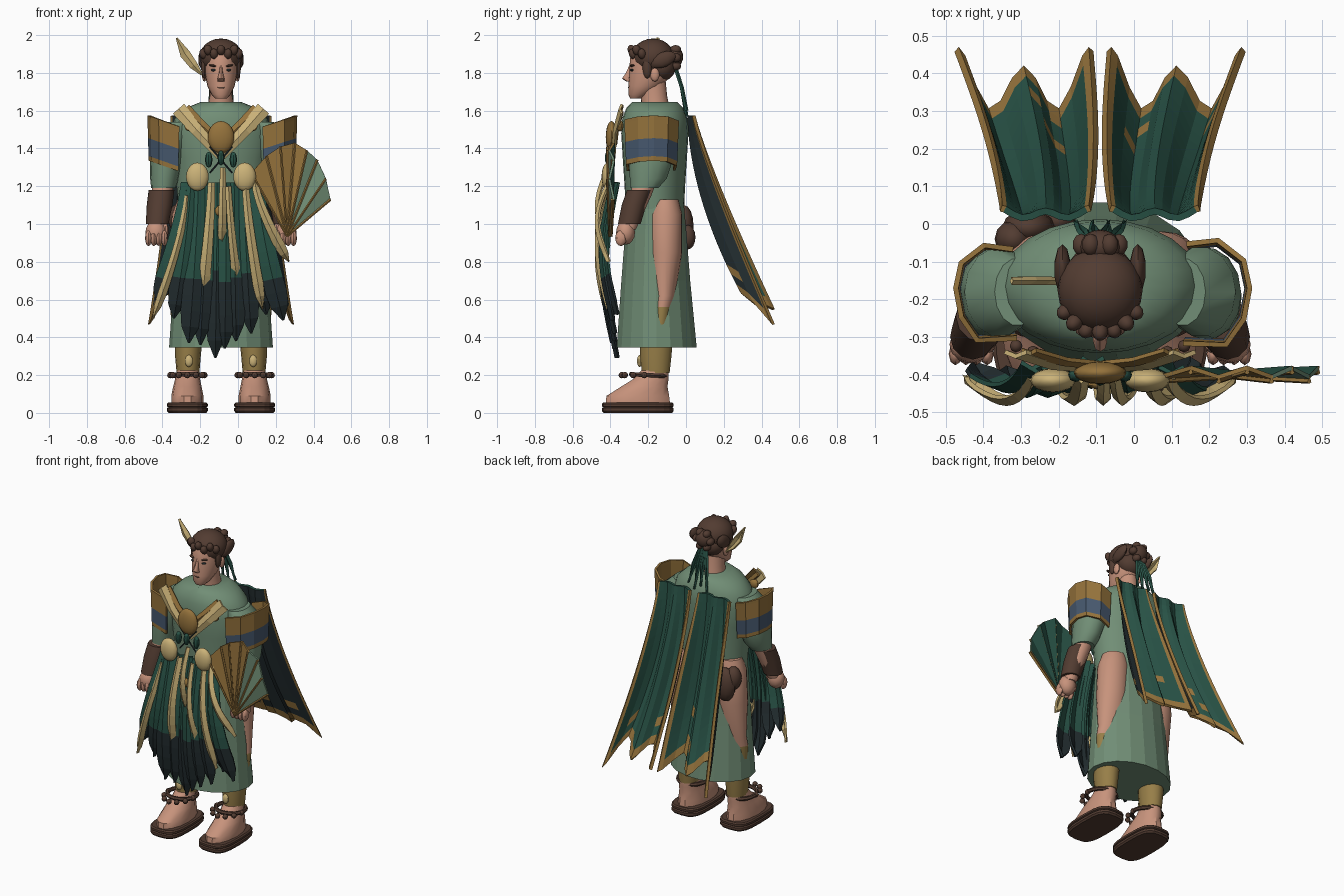
import bpy, bmesh, math, random
from mathutils import Vector

if "Cube" in bpy.data.objects:
    bpy.data.objects.remove(bpy.data.objects["Cube"])
random.seed(4)
CX = -0.09  # body centre line
smooth = []


def material(name, r, g, b):
    m = bpy.data.materials.new(name)
    m.use_nodes = True
    m.diffuse_color = (r, g, b, 1)
    m.node_tree.nodes["Principled BSDF"].inputs["Base Color"].default_value = (r, g, b, 1)
    return m


SAGE = material("sage cloth", 0.165, 0.27, 0.18)
SKIN = material("skin", 0.57, 0.29, 0.2)
BROWN = material("dark brown", 0.085, 0.045, 0.031)
TEAL = material("teal cloth", 0.021, 0.083, 0.06)
COAL = material("charcoal cloth", 0.017, 0.027, 0.03)
GOLD = material("old gold", 0.3, 0.17, 0.045)
CREAM = material("cream gold", 0.6, 0.45, 0.19)
BLUE = material("slate blue", 0.062, 0.098, 0.155)
OLIVE = material("olive legging", 0.31, 0.21, 0.065)


def build(name, verts, faces, mats, fix=True, soft=False):
    me = bpy.data.meshes.new(name)
    me.from_pydata(verts, [], faces)
    if fix:
        bm = bmesh.new()
        bm.from_mesh(me)
        bmesh.ops.recalc_face_normals(bm, faces=bm.faces)
        bm.to_mesh(me)
        bm.free()
    ob = bpy.data.objects.new(name, me)
    bpy.context.scene.collection.objects.link(ob)
    for m in mats:
        me.materials.append(m)
    if soft:
        smooth.append(ob)
    return ob


def loft(name, rings, mats, n=20, e=1.0, soft=True, rule=None):
    """Closed tube through flat rings (x, y, z, rx, ry)."""
    verts = []
    for x, y, z, rx, ry in rings:
        for k in range(n):
            c, s = math.cos(math.tau * k / n), math.sin(math.tau * k / n)
            verts.append((x + rx * math.copysign(abs(c) ** e, c), y + ry * math.copysign(abs(s) ** e, s), z))
    faces = [(i * n + k, i * n + (k + 1) % n, (i + 1) * n + (k + 1) % n, (i + 1) * n + k)
             for i in range(len(rings) - 1) for k in range(n)]
    faces += [tuple(range(n)), tuple(range((len(rings) - 1) * n, len(rings) * n))]
    ob = build(name, verts, faces, mats, soft=soft)
    if rule:
        for p in ob.data.polygons:
            p.material_index = rule(p.center)
    return ob


def ball(name, loc, size, mat, seg=16, rot=(0, 0, 0)):
    bm = bmesh.new()
    bmesh.ops.create_uvsphere(bm, u_segments=seg, v_segments=seg // 2 + 2, radius=1)
    bmesh.ops.scale(bm, vec=size, verts=bm.verts)
    me = bpy.data.meshes.new(name)
    bm.to_mesh(me)
    bm.free()
    ob = bpy.data.objects.new(name, me)
    bpy.context.scene.collection.objects.link(ob)
    ob.location, ob.rotation_euler = loc, rot
    me.materials.append(mat)
    smooth.append(ob)
    return ob


def grid(name, rows, mats, rule, thick, back=0):
    """Cloth sheet from rows of points, thickened; back shifts the slot on the far side."""
    w = len(rows[0])
    faces, slots = [], []
    for i in range(len(rows) - 1):
        for j in range(w - 1):
            q = (i * w + j, i * w + j + 1, (i + 1) * w + j + 1, (i + 1) * w + j)
            faces.append(q)
            mid = sum((Vector(rows[a // w][a % w]) for a in q), Vector()) / 4
            slots.append(rule(mid, i, j))
    ob = build(name, [p for r in rows for p in r], faces, mats, fix=False)
    ob.data.polygons.foreach_set("material_index", slots)
    mod = ob.modifiers.new("thickness", "SOLIDIFY")
    mod.thickness, mod.material_offset = thick, back
    return ob


def ribbon(name, path, widths, mats, rule=lambda c, i, j: 0, thick=0.012, ridge=0.012):
    """Ridged strip facing the front, following a path."""
    path = [Vector(p) for p in path]
    rows = []
    for i, p in enumerate(path):
        t = path[min(i + 1, len(path) - 1)] - path[max(i - 1, 0)]
        side = Vector((t.z, 0, -t.x)).normalized() * widths[i] / 2
        rows.append([p - side, p + Vector((0, -ridge, 0)), p + side])
    return grid(name, rows, mats, rule, thick)


# Robe and skirt
loft("robe_top", [(CX, -0.165, z, rx, ry) for z, rx, ry in
     [(1.08, .225, .155), (1.2, .235, .16), (1.35, .25, .17), (1.48, .27, .178),
      (1.56, .245, .172), (1.615, .185, .15), (1.645, .11, .12)]], [SAGE], 24)
loft("skirt", [(CX, y, z, rx, ry) for y, z, rx, ry in
     [(-.16, 1.12, .225, .15), (-.16, .95, .235, .165), (-.16, .7, .25, .185),
      (-.155, .345, .275, .215)]], [SAGE], 18, soft=False)

# Neck, head, face
loft("neck", [(CX, -.16, 1.6, .075, .075), (CX, -.17, 1.68, .06, .07), (CX, -.18, 1.78, .06, .07)], [SKIN])
loft("head", [(CX, y, z, rx, ry) for z, y, rx, ry in
     [(1.665, -.265, .03, .03), (1.685, -.25, .05, .055), (1.73, -.215, .072, .09), (1.78, -.195, .083, .108),
      (1.83, -.185, .088, .115), (1.88, -.18, .085, .115), (1.94, -.18, .06, .085)]], [SKIN])
loft("nose", [(CX, -.295, 1.755, .02, .022), (CX, -.315, 1.77, .018, .024),
     (CX, -.30, 1.80, .01, .018), (CX, -.288, 1.84, .008, .012)], [SKIN], 8)
ball("mouth", (CX, -.293, 1.722, ), (.026, .014, .008), BROWN, 10)
for s, side in ((1, "left"), (-1, "right")):
    ball(side + "_eye", (CX + s * .038, -.284, 1.815), (.016, .012, .007), COAL, 10)
    ball(side + "_brow", (CX + s * .042, -.284, 1.838), (.024, .014, .006), BROWN, 10, (0, s * -.15, 0))
    ball(side + "_ear", (CX + s * .088, -.165, 1.79), (.014, .024, .036), SKIN, 10)
    ball(side + "_sideburn", (CX + s * .088, -.205, 1.83), (.018, .025, .06), BROWN, 10)
    ball(side + "_braid", (CX + s * .1, -.12, 1.87), (.022, .07, .04), BROWN, 10, (.4, 0, 0))

# Hair, curls, bun, ribbons, feather
ball("hair", (CX, -.175, 1.885), (.113, .112, .097), BROWN, 20)
ball("hair_back", (CX, -.13, 1.83), (.09, .075, .075), BROWN)
for k in range(7):
    a = math.radians(-150 + 20 * k)
    ball("fringe_curl", (CX + .105 * math.cos(a), -.18 + .105 * math.sin(a), 1.9 + .02 * (k % 2)),
         (.024, .022, .03), BROWN, 10, (0, .5, a))
ball("bun", (CX, -.06, 1.885), (.055, .045, .055), BROWN)
for k in range(6):
    a = math.tau * k / 6
    ball("bun_curl", (CX + .05 * math.cos(a), -.055, 1.88 + .05 * math.sin(a)), (.024, .03, .024), BROWN, 10)
for k in range(4):
    d = (k - 1.5) * .03
    ribbon("hair_ribbon", [(CX + d * .5, -.055, 1.83), (CX + d, -.02, 1.72), (CX + d * 1.5, .005, 1.57 + .03 * (k % 2))],
           [.02, .035, .006], [TEAL])
ribbon("feather", [(-.19, -.15, 1.79), (-.235, -.15, 1.84), (-.28, -.15, 1.9), (-.325, -.15, 1.985)],
       [.012, .045, .055, .01], [CREAM])

for s, side in ((1, "left"), (-1, "right")):
    X = lambda d: CX + s * d
    # Arms
    loft(side + "_sleeve", [(X(.22), -.18, 1.54, .06, .09), (X(.265), -.18, 1.47, .095, .12),
         (X(.285), -.185, 1.35, .09, .122), (X(.3), -.2, 1.24, .075, .1), (X(.305), -.22, 1.19, .065, .075)], [SAGE], 14)
    loft(side + "_forearm", [(X(.3), -.21, 1.25, .058, .065), (X(.315), -.24, 1.15, .055, .058),
         (X(.34), -.31, .97, .042, .045)], [SKIN], 14)
    loft(side + "_bracer", [(X(.315), -.245, 1.18, .068, .068), (X(.325), -.275, 1.1, .068, .065),
         (X(.338), -.3, 1.0, .06, .06)], [BROWN], 12)
    ball(side + "_palm", (X(.345), -.32, .955), (.055, .05, .065), SKIN, 12)
    for k in range(4):
        ball(side + "_finger", (X(.3 + .028 * k), -.345, .925), (.018, .03, .042), SKIN, 8)
    ball(side + "_thumb", (X(.295), -.32, .965), (.018, .022, .04), SKIN, 8)

    # Banded shoulder guard
    outline = [(.22, -.31), (.33, -.315), (.375, -.25), (.39, -.17), (.375, -.1), (.31, -.05), (.23, -.06)]
    rows = []
    for z, f in ((1.575, 1), (1.555, .99), (1.455, .96), (1.36, .93), (1.335, .92)):
        rows.append([(X(.3 + (d - .3) * f), -.185 + (y + .185) * f, z + .35 * (d - .39) * f) for d, y in outline])
    grid(side + "_shoulder_guard", rows, [GOLD, BLUE], lambda c, i, j: int(i == 2), .014)

    # Legs, feet, sandals
    loft(side + "_thigh", [(X(.15), -.11, 1.13, .08, .07), (X(.16), -.11, 1.05, .1, .09), (X(.17), -.11, .85, .1, .09),
         (X(.17), -.115, .62, .095, .06), (X(.17), -.125, .56, .1, .055), (X(.17), -.14, .4, .085, .05)], [SKIN, OLIVE],
         rule=lambda c: int(c.z < .59))
    loft(side + "_legging", [(X(.175), -.16, .21, .06, .075), (X(.175), -.16, .3, .068, .085),
         (X(.17), -.155, .42, .075, .09)], [OLIVE], 14)
    loft(side + "_foot", [(X(.178), -.255, .05, .085, .175), (X(.178), -.255, .09, .085, .17),
         (X(.178), -.22, .14, .075, .125), (X(.177), -.185, .18, .066, .095), (X(.175), -.165, .225, .058, .073)], [SKIN], 14)
    loft(side + "_sandal", [(X(.178), -.255, z, .1 + a, .182 + a) for z, a in
         ((0, 0), (.01, .008), (.025, .008), (.03, 0), (.035, .008), (.048, .008), (.055, 0))], [BROWN], 20, .6, False)
    ball(side + "_knee_gem", (X(.17), -.245, .275), (.022, .015, .032), CREAM, 10)
    bpy.ops.mesh.primitive_torus_add(location=(X(.178), -.2, .2), major_radius=.09, minor_radius=.013,
                                     major_segments=20, minor_segments=6, rotation=(-.05, 0, 0))
    band = bpy.context.object
    band.name = side + "_anklet"
    band.data.materials.append(BROWN)
    for k in range(7):
        a = math.radians(180 + 30 * k)
        ball(side + "_anklet_bead", (X(.178) + .09 * math.cos(a), -.22 + .12 * math.sin(a), .2), (.017, .017, .017), BROWN, 8)

    # Chest straps, studs, discs
    ribbon(side + "_chest_strap", [(X(.225), -.345, 1.61), (X(.13), -.375, 1.5), (X(.0), -.385, 1.36)], [.08, .065, .05], [CREAM])
    ribbon(side + "_strap_edge", [(X(.19), -.34, 1.61), (X(.1), -.365, 1.52), (X(.0), -.375, 1.43)], [.06, .05, .04], [GOLD])
    ball(side + "_chest_stud", (X(.165), -.35, 1.52), (.03, .02, .03), GOLD, 10)
    ball(side + "_disc", (X(.125), -.415, 1.25), (.06, .032, .075), CREAM)
    ball(side + "_tassel", (X(.065), -.4, 1.34), (.02, .02, .042), TEAL, 8)
    ribbon(side + "_lace", [(X(-.06), -.395, 1.27), (X(.06), -.395, 1.41)], [.01, .01], [COAL], thick=.006, ridge=.003)

    # Cape panel: pleated, bordered in gold
    cols = [0, .05] + [.05 + .09 * k for k in range(1, 10)] + [.95, 1]
    rows, last = [], 18
    for i in range(last + 1):
        t = i / last
        row = []
        for u in cols:
            p = (.5 + .5 * math.cos(4 * math.pi * u)) * (1 - .3 * math.sin(math.pi * u))
            y_out, y_in = .05 + .42 * t ** 1.15, .025 + .28 * t ** 1.8
            bottom = .64 - .17 * p + .08 * (1 - u) * p
            bend = .115 * t ** 1.3
            row.append((X(.03 - .012 * math.sin(math.pi * t) + u * (.23 + bend)),
                        y_in + (y_out - y_in) * p, 1.575 + (bottom - 1.575) * t))
        rows.append(row if s > 0 else row[::-1])

    def cape_rule(c, i, j):
        border = i == last - 1 or j in (0, len(cols) - 2)
        return int(border or (.68 < c.z < .88 and random.random() < .09))
    grid(side + "_cape", rows, [TEAL, GOLD, COAL, GOLD], cape_rule, .018, 2)

# Emblem
ball("chest_emblem", (CX, -.395, 1.46), (.07, .03, .085), GOLD)
ball("middle_tassel", (CX, -.41, 1.35), (.018, .02, .04), TEAL, 8)
ball("sash_clasp", (CX, -.425, 1.07), (.035, .015, .03), GOLD, 10)


# Hanging strips
def hanging(name, x0, z0, x1, z1, w, mats, out):
    path, widths = [], []
    for k in range(11):
        t = k / 10
        path.append((x0 + (x1 - x0) * t ** 1.4, -.36 - out - .06 * math.sin(math.pi * t), z0 + (z1 - z0) * t))
        widths.append(w * (.65 + .5 * t) if t < .85 else w * (.85 if t < .95 else .1))
    ribbon(name, path, widths, mats, lambda c, i, j: int(len(mats) > 1 and c.z < .72), ridge=.018)


for x0, x1, z1, w in ((-.27, -.43, .58, .1), (-.25, -.34, .5, .1), (-.21, -.26, .37, .11), (-.16, -.2, .36, .1),
                      (-.11, -.12, .29, .1), (-.06, -.07, .34, .1), (-.02, -.01, .38, .1), (.03, .07, .42, .1),
                      (.07, .15, .52, .1), (.1, .24, .49, .11)):
    hanging("hanging_strip", x0, 1.22, x1, z1, w, [TEAL, COAL], random.choice((0, .012, .024)))
for x0, z0, x1, z1, w in ((-.27, 1.15, -.45, .5, .045), (-.14, 1.22, -.19, .6, .06), (-.08, 1.3, -.085, .88, .045),
                          (-.05, 1.2, -.0, .66, .045), (.04, 1.22, .13, .55, .055), (.09, 1.22, .27, .8, .055)):
    hanging("cream_sash", x0, z0, x1, z1, w, [CREAM], .045)

# Folding fan
PIVOT = Vector((.26, -.4, .935))
rim = [Vector((x, -.4 + .012 * (-1) ** k, z)) for k, (x, z) in enumerate(
    ((.49, 1.13), (.465, 1.24), (.42, 1.34), (.365, 1.39), (.3, 1.43), (.225, 1.41), (.15, 1.36), (.07, 1.27)))]
grid("fan", [rim, [PIVOT.lerp(p, .04) for p in rim]], [GOLD, SAGE, TEAL, TEAL],
     lambda c, i, j: int(j < 3), .012, 2)
for p in rim:
    front = Vector((0, -.008, 0))
    ribbon("fan_rib", [p + front, PIVOT + front], [.014, .012], [GOLD], thick=.022, ridge=.004)

# Belt pouches
ball("large_pouch", (-.28, -.01, .99), (.07, .05, .11), BROWN, 12)
ball("small_pouch", (-.2, .01, .93), (.045, .04, .065), BROWN, 12)
ball("pouch_flap", (-.32, -.04, 1.03), (.05, .05, .075), BROWN, 12)

# Smooth the rounded parts, keeping sharp edges
bpy.ops.object.select_all(action="DESELECT")
for ob in smooth:
    ob.select_set(True)
bpy.context.view_layer.objects.active = smooth[0]
bpy.ops.object.shade_smooth_by_angle(angle=math.radians(40))
